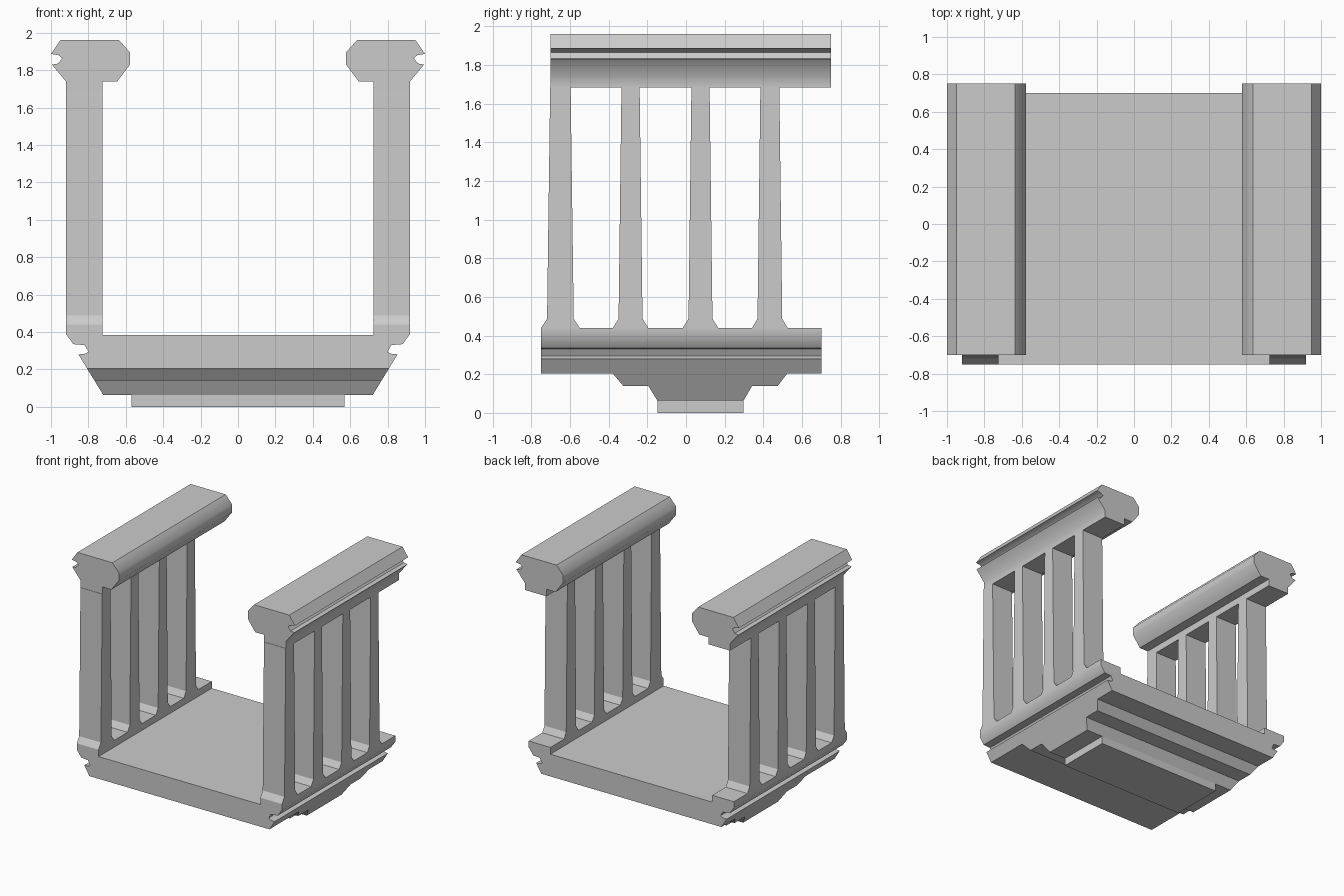
import bpy, bmesh, math
from mathutils import Vector

if "Cube" in bpy.data.objects:
    bpy.data.objects.remove(bpy.data.objects["Cube"])


def prism(name, pts, axis, lo, hi):
    """Extrude a closed profile: axis 'Y' takes (x, z) points, axis 'X' takes (y, z)."""
    bm = bmesh.new()
    verts = [bm.verts.new((a, lo, b) if axis == 'Y' else (lo, a, b)) for a, b in pts]
    face = bm.faces.new(verts)
    ext = bmesh.ops.extrude_face_region(bm, geom=[face])
    move = Vector((0, hi - lo, 0)) if axis == 'Y' else Vector((hi - lo, 0, 0))
    bmesh.ops.translate(bm, vec=move,
                        verts=[g for g in ext['geom'] if isinstance(g, bmesh.types.BMVert)])
    bmesh.ops.recalc_face_normals(bm, faces=bm.faces)
    mesh = bpy.data.meshes.new(name)
    bm.to_mesh(mesh)
    bm.free()
    obj = bpy.data.objects.new(name, mesh)
    bpy.context.collection.objects.link(obj)
    return obj


def activate(obj):
    bpy.ops.object.select_all(action='DESELECT')
    obj.select_set(True)
    bpy.context.view_layer.objects.active = obj


def smooth(obj):
    activate(obj)
    bpy.ops.object.shade_smooth_by_angle(angle=math.radians(45))


def mirror(obj):
    mod = obj.modifiers.new("Mirror", 'MIRROR')
    mod.use_mirror_merge = False


# Deck with curbs and grooved edges: front profile trimmed by the stepped side profile
half = [(0.725, 0.385), (0.725, 0.44), (0.92, 0.44), (0.92, 0.39), (0.88, 0.335),
        (0.82, 0.33), (0.80, 0.295), (0.812, 0.285), (0.853, 0.28), (0.72, 0.063)]
deck = prism("deck", half + [(-x, z) for x, z in reversed(half)], 'Y', -1, 1)
side = [(-0.75, 0.6), (-0.75, 0.205), (-0.38, 0.205), (-0.325, 0.14), (-0.195, 0.14),
        (-0.148, 0.063), (-0.148, 0.0), (0.297, 0.0), (0.297, 0.063), (0.343, 0.14),
        (0.475, 0.14), (0.525, 0.205), (0.70, 0.205), (0.70, 0.6)]
cutter = prism("deck_cutter", side, 'X', -1.2, 1.2)
cutter.hide_render = True
mod = deck.modifiers.new("Trim", 'BOOLEAN')
mod.operation = 'INTERSECT'
mod.solver = 'EXACT'
mod.object = cutter
activate(deck)
bpy.ops.object.modifier_apply(modifier=mod.name)
bpy.data.objects.remove(cutter)
smooth(deck)

# Foot plate under the deck
prism("foot_plate", [(-0.57, 0), (0.57, 0), (0.57, 0.063), (-0.57, 0.063)],
      'Y', -0.148, 0.297)

# Handrails with outer groove
rail = prism("handrail", [
    (0.65, 1.96), (0.95, 1.96), (1.0, 1.887), (0.96, 1.88), (0.94, 1.865),
    (0.962, 1.835), (0.995, 1.83), (0.92, 1.74), (0.92, 1.683), (0.725, 1.683),
    (0.725, 1.74), (0.645, 1.74), (0.578, 1.83), (0.578, 1.895), (0.635, 1.96)][1:],
    'Y', -0.70, 0.75)
smooth(rail)
mirror(rail)

# Tapered balusters with flared feet; the end one is slightly wider
for i, (y, top, low, flare) in enumerate([(-0.65, 0.053, 0.069, 0.10),
                                          (-0.287, 0.047, 0.062, 0.092),
                                          (0.075, 0.047, 0.062, 0.092),
                                          (0.434, 0.049, 0.064, 0.092)]):
    post = prism(f"baluster_{i + 1}", [
        (y - flare, 0.44), (y + flare, 0.44), (y + low, 0.487), (y + top, 1.683),
        (y - top, 1.683), (y - low, 0.487)], 'X', 0.725, 0.92)
    mirror(post)
